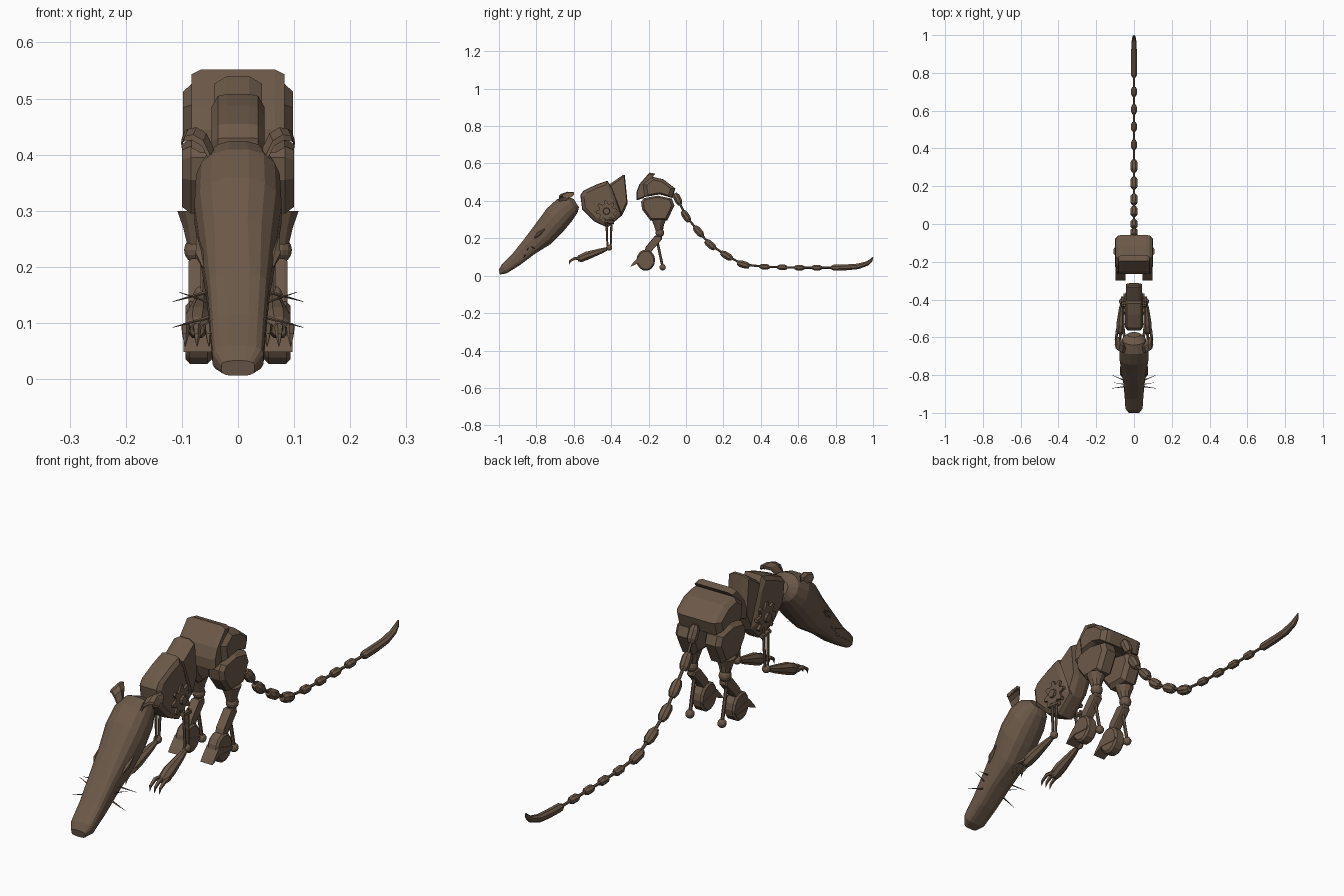
import bpy, bmesh, math
from mathutils import Vector

if "Cube" in bpy.data.objects:
    bpy.data.objects.remove(bpy.data.objects["Cube"])

brown = bpy.data.materials.new("dull_brown")
brown.diffuse_color = (0.15, 0.1, 0.066, 1)
brown.use_nodes = True
brown.node_tree.nodes["Principled BSDF"].inputs["Base Color"].default_value = brown.diffuse_color


def finish(name, bm, mirror=False):
    bmesh.ops.recalc_face_normals(bm, faces=bm.faces)
    me = bpy.data.meshes.new(name)
    bm.to_mesh(me)
    bm.free()
    me.materials.append(brown)
    ob = bpy.data.objects.new(name, me)
    bpy.context.collection.objects.link(ob)
    if mirror:
        m = ob.modifiers.new("Mirror", 'MIRROR')
        m.use_mirror_merge = False
    return ob


def add_loft(bm, rings):
    """Skin a list of closed point rings and cap both ends."""
    vs = [[bm.verts.new(p) for p in r] for r in rings]
    n = len(vs[0])
    for a, b in zip(vs, vs[1:]):
        for i in range(n):
            j = (i + 1) % n
            bm.faces.new((a[i], a[j], b[j], b[i]))
    bm.faces.new(vs[0])
    bm.faces.new(vs[-1])


def add_tube(bm, pts, radii, sides=8, flat=1.0):
    """Round tube along a path; flat scales it across the x direction."""
    pts = [Vector(p) for p in pts]
    rings = []
    for i, (p, r) in enumerate(zip(pts, radii)):
        t = (pts[min(i + 1, len(pts) - 1)] - pts[max(i - 1, 0)]).normalized()
        u = Vector((1, 0, 0)) if abs(t.x) < 0.8 else Vector((0, 1, 0))
        u = (u - t * u.dot(t)).normalized()
        v = t.cross(u)
        rings.append([p + u * (r * flat * math.cos(a)) + v * (r * math.sin(a))
                      for a in (2 * math.pi * (k + .5) / sides for k in range(sides))])
    add_loft(bm, rings)


def add_ball(bm, c, r):
    steps = [-1, -.92, -.7, -.38, 0, .38, .7, .92, 1]
    add_tube(bm, [(c[0], c[1], c[2] + r * s) for s in steps],
             [max(r * math.sqrt(1 - s * s), r * .05) for s in steps], 12)


def add_slab(bm, profile, layers):
    """Side profile (y, z) swept across x; layers are (x, scale)."""
    cy = sum(p[0] for p in profile) / len(profile)
    cz = sum(p[1] for p in profile) / len(profile)
    add_loft(bm, [[(x, cy + (y - cy) * s, cz + (z - cz) * s) for y, z in profile]
                  for x, s in layers])


def slab(name, profile, layers, mirror=False):
    bm = bmesh.new()
    add_slab(bm, profile, layers)
    return finish(name, bm, mirror)


# Head: sections (top y, top z, bottom y, bottom z, half width)
sections = [(-1, .033, -.995, .006, .03), (-.985, .06, -.96, .012, .046),
            (-.93, .115, -.89, .055, .05), (-.87, .19, -.81, .115, .056),
            (-.80, .285, -.72, .17, .069), (-.745, .36, -.66, .23, .079),
            (-.69, .41, -.61, .29, .076), (-.64, .425, -.58, .335, .06),
            (-.60, .41, -.572, .365, .033)]
rings = []
for i, (ty, tz, by, bz, w) in enumerate(sections):
    e = .6 if i < 4 else .85          # boxier snout
    ring = []
    for k in range(16):
        a = 2 * math.pi * (k + .5) / 16
        c, s = math.cos(a), math.sin(a)
        x = w * math.copysign(abs(c) ** e, c)
        h = .5 + .5 * math.copysign(abs(s) ** e, s)
        ring.append((x, by + (ty - by) * h, bz + (tz - bz) * h))
    rings.append(ring)
bm = bmesh.new()
add_loft(bm, rings)
finish("head", bm)

# Ears: thin curled leaves that flare outwards
rings = []
for x, y, z, hw in [(.044, -.665, .375, .012), (.05, -.66, .41, .02),
                    (.062, -.65, .435, .03), (.08, -.635, .446, .036),
                    (.095, -.63, .443, .03), (.1, -.625, .43, .012)]:
    rings.append([(x, y - hw, z - .01), (x - .006, y, z + .003),
                  (x, y + hw, z), (x + .002, y + hw, z - .012),
                  (x, y, z - .012), (x + .002, y - hw, z - .02)])
bm = bmesh.new()
add_loft(bm, rings)
finish("ear", bm, True)

# Eyes and whiskers
bm = bmesh.new()
add_tube(bm, [(.061, -.81, .2), (.066, -.79, .222), (.072, -.755, .25)],
         [.003, .011, .003], 6)
finish("eye", bm, True)
bm = bmesh.new()
add_tube(bm, [(.045, -.83, .158), (.117, -.8, .138)], [.004, .0005], 5)
add_tube(bm, [(.045, -.86, .112), (.117, -.87, .092)], [.004, .0005], 5)
add_tube(bm, [(.045, -.85, .135), (.105, -.84, .155)], [.003, .0005], 5)
finish("whiskers", bm, True)

# Chest shell and shoulder plate
slab("chest", [(-.565, .43), (-.548, .455), (-.48, .487), (-.42, .508), (-.39, .46),
               (-.345, .32), (-.42, .257), (-.49, .29), (-.555, .355)],
     [(-.047, .8), (-.036, .97), (-.02, 1), (.02, 1), (.036, .97), (.047, .8)])
slab("shoulder_plate", [(-.412, .487), (-.335, .54), (-.327, .538), (-.312, .385),
                        (-.345, .315)],
     [(-.043, .84), (-.02, 1), (.02, 1), (.043, .84)])

# Shoulder cog on each side
cog = []
for k in range(32):
    r = .058 if k % 4 in (0, 1) else .04
    a = 2 * math.pi * k / 32
    cog.append((-.425 + r * math.cos(a), .345 + r * math.sin(a)))
slab("shoulder_cog", cog, [(.035, 1), (.056, 1)], True)
bm = bmesh.new()
add_tube(bm, [(.05, -.425, .345), (.066, -.425, .345)], [.02, .017], 10)
finish("cog_hub", bm, True)

# Front legs: twin struts, elbow, forearm and claws
bm = bmesh.new()
for dy in (-.016, .012):
    add_tube(bm, [(.06, -.41 + dy, .3), (.063, -.41 + dy * .6, .15)], [.006, .005], 6)
add_tube(bm, [(.06, -.435, .29), (.06, -.385, .285)], [.01, .01], 6)
finish("front_strut", bm, True)
bm = bmesh.new()
add_ball(bm, (.064, -.41, .15), .016)
finish("elbow", bm, True)
bm = bmesh.new()
add_tube(bm, [(.064, -.42, .145), (.066, -.45, .134), (.071, -.53, .107),
              (.073, -.565, .092), (.073, -.58, .088)],
         [.009, .015, .024, .022, .013], 8)
finish("forearm", bm, True)
bm = bmesh.new()
for x, dx in ((.058, -.006), (.073, 0), (.088, .006)):
    add_tube(bm, [(x, -.555, .092), (x + dx, -.595, .093), (x + dx, -.62, .078),
                  (x + dx, -.626, .058)], [.009, .008, .006, .0008], 5)
finish("front_claws", bm, True)

# Haunch shell with a raised front band
slab("haunch_shell", [(-.235, .49), (-.185, .53), (-.12, .515), (-.057, .466), (-.072, .415),
                      (-.14, .435), (-.225, .42)],
     [(-.098, .72), (-.082, .95), (-.066, 1), (.066, 1), (.082, .95), (.098, .72)])
slab("haunch_band", [(-.265, .445), (-.25, .488), (-.195, .552), (-.165, .545),
                     (-.19, .51), (-.225, .415), (-.265, .403)],
     [(-.083, .88), (-.066, 1), (.066, 1), (.083, .88)])

# Hind legs: thigh, knee, shin, foot and rear rod
slab("thigh", [(-.24, .395), (-.225, .415), (-.15, .428), (-.075, .412), (-.062, .375),
               (-.1, .295), (-.19, .295), (-.235, .355)],
     [(.025, .8), (.04, 1), (.084, 1), (.1, .84)], True)
bm = bmesh.new()
add_tube(bm, [(.072, -.145, .3), (.072, -.145, .27), (.072, -.142, .235)],
         [.038, .027, .018], 10)
finish("knee_socket", bm, True)
bm = bmesh.new()
add_ball(bm, (.073, -.14, .23), .024)
finish("knee", bm, True)
slab("shin", [(-.165, .215), (-.13, .213), (-.128, .195), (-.19, .125), (-.225, .125),
              (-.215, .155)],
     [(.053, .9), (.059, 1), (.082, 1), (.088, .9)], True)
foot = [(-.215 + .05 * math.cos(a), .083 + .057 * math.sin(a))
        for a in (2 * math.pi * k / 14 for k in range(14))]
slab("foot_disc", foot, [(.046, .85), (.054, 1), (.086, 1), (.094, .85)], True)
slab("toe", [(-.298, .048), (-.288, .063), (-.255, .1), (-.17, .075), (-.175, .063),
             (-.25, .068)], [(.044, 1), (.097, 1)], True)
bm = bmesh.new()
add_tube(bm, [(.07, -.155, .19), (.07, -.125, .048)], [.007, .007], 6)
add_ball(bm, (.07, -.125, .045), .017)
finish("heel_rod", bm, True)

# Tail: beads strung on a thin wire, ending in a curved tip
path = [(-.045, .41), (0, .318), (.067, .237), (.13, .166), (.217, .107), (.307, .06),
        (.42, .048), (.515, .045), (.607, .043), (.70, .043), (.80, .043)]
pts = [Vector((0, y, z)) for y, z in path]
bm = bmesh.new()
add_tube(bm, [(0, -.07, .44)] + pts, [.006] * 12, 6)
finish("tail_wire", bm)
bm = bmesh.new()
for i, p in enumerate(pts[:-1]):
    t = (pts[i + 1] - pts[max(i - 1, 0)]).normalized()
    h, r = (.034, .02) if i < 6 else (.026, .016)
    add_tube(bm, [p - t * h, p - t * h * .5, p + t * h * .5, p + t * h],
             [r * .6, r, r, r * .6], 8)
finish("tail_beads", bm)
bm = bmesh.new()
add_tube(bm, [(0, .775, .043), (0, .79, .043), (0, .86, .045), (0, .92, .05),
              (0, .97, .066), (0, .99, .083), (0, 1, .1)],
         [.01, .017, .017, .016, .013, .009, .002], 8)
finish("tail_tip", bm)
